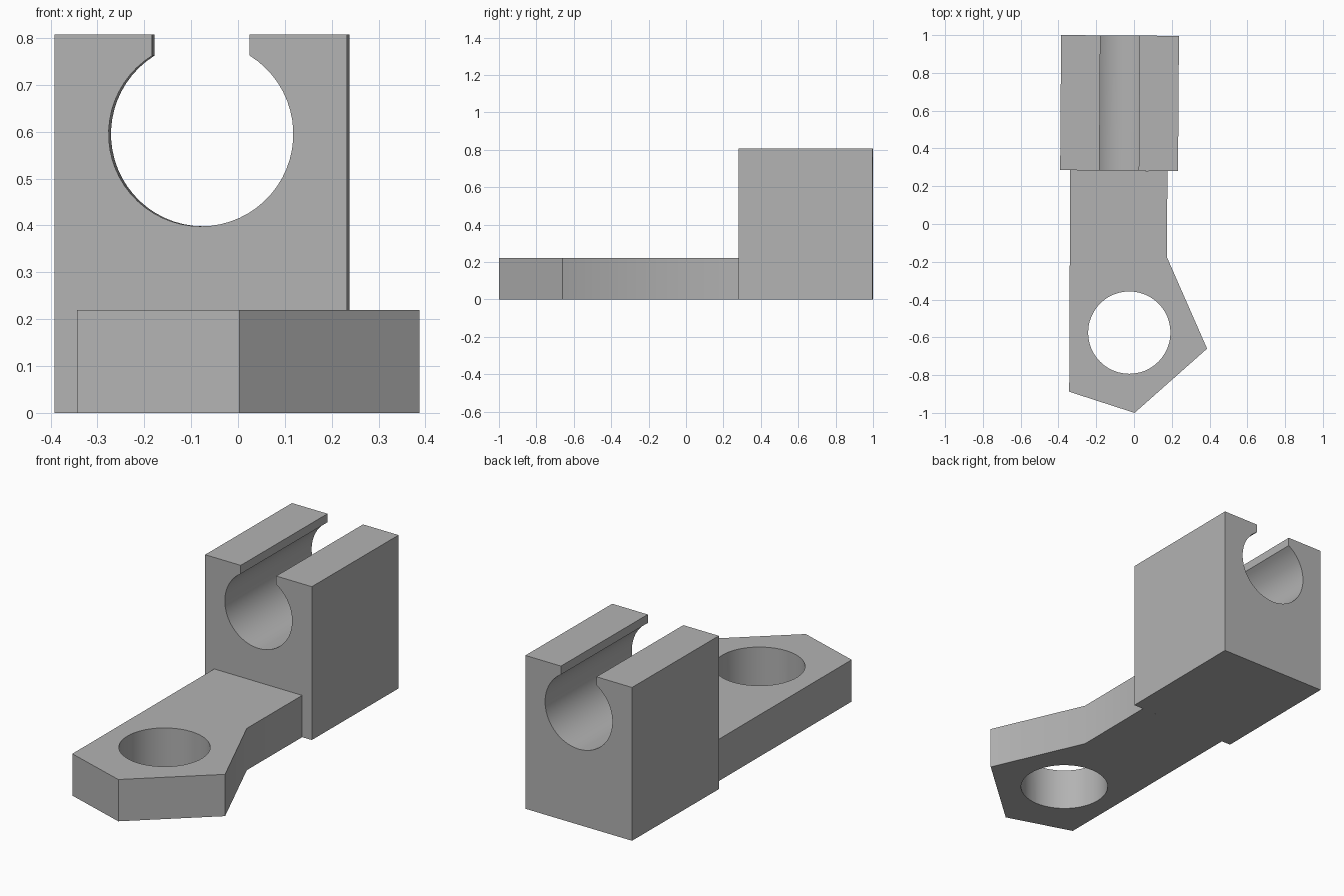
import bpy, bmesh
from math import sin, cos, asin, pi
from mathutils import Vector

if "Cube" in bpy.data.objects:
    bpy.data.objects.remove(bpy.data.objects["Cube"], do_unlink=True)

grey = bpy.data.materials.new("plain grey")
grey.use_nodes = True
grey.diffuse_color = (0.45, 0.45, 0.45, 1)
grey.node_tree.nodes["Principled BSDF"].inputs["Base Color"].default_value = (0.45, 0.45, 0.45, 1)


def arc(cx, cy, r, start, end, steps):
    return [(cx + r * cos(start + (end - start) * i / steps),
             cy + r * sin(start + (end - start) * i / steps)) for i in range(steps + 1)]


def extrude(name, points, direction):
    """Extrude a closed outline of 3D points into a solid."""
    bm = bmesh.new()
    face = bm.faces.new([bm.verts.new(p) for p in points])
    new = bmesh.ops.extrude_face_region(bm, geom=[face], use_keep_orig=True)["geom"]
    bmesh.ops.translate(bm, vec=direction, verts=[v for v in new if isinstance(v, bmesh.types.BMVert)])
    bmesh.ops.recalc_face_normals(bm, faces=bm.faces)
    mesh = bpy.data.meshes.new(name)
    bm.to_mesh(mesh)
    bm.free()
    mesh.materials.append(grey)
    obj = bpy.data.objects.new(name, mesh)
    bpy.context.collection.objects.link(obj)
    return obj


def smooth(obj):
    bpy.ops.object.select_all(action="DESELECT")
    obj.select_set(True)
    bpy.context.view_layer.objects.active = obj
    bpy.ops.object.shade_smooth_by_angle(angle=0.5)


# Clamp block: rectangle with a round bore opening upward through a slot
half, height, bore_z, bore_r, slot = 0.312, 0.807, 0.595, 0.197, 0.104
lip = asin(slot / bore_r)
profile = [(-half, 0), (half, 0), (half, height), (slot, height)]
profile += arc(0, bore_z, bore_r, pi / 2 - lip, -1.5 * pi + lip, 48)
profile += [(-slot, height), (-half, height)]
block = extrude("clamp_block", [(x, 0, z) for x, z in profile], Vector((0, 0.715, 0)))
block.location = (-0.079, 0.283, 0)
block.rotation_euler.z = -0.007
smooth(block)

# Mounting plate with an angled, pointed end
outline = [(-0.338, 0.285), (0.177, 0.281), (0.174, -0.175),
           (0.387, -0.66), (0.003, -1.0), (-0.343, -0.888)]
plate = extrude("mounting_plate", [(x, y, 0) for x, y in outline], Vector((0, 0, 0.22)))

# Round hole through the plate
hole = extrude("hole_cutter", [(x, y, -0.1) for x, y in arc(-0.025, -0.575, 0.218, 0, 2 * pi, 48)[:-1]],
               Vector((0, 0, 0.5)))
cut = plate.modifiers.new("Hole", "BOOLEAN")
cut.object, cut.operation, cut.solver = hole, "DIFFERENCE", "EXACT"
bpy.ops.object.select_all(action="DESELECT")
plate.select_set(True)
bpy.context.view_layer.objects.active = plate
bpy.ops.object.modifier_apply(modifier="Hole")
bpy.data.objects.remove(hole, do_unlink=True)
smooth(plate)
